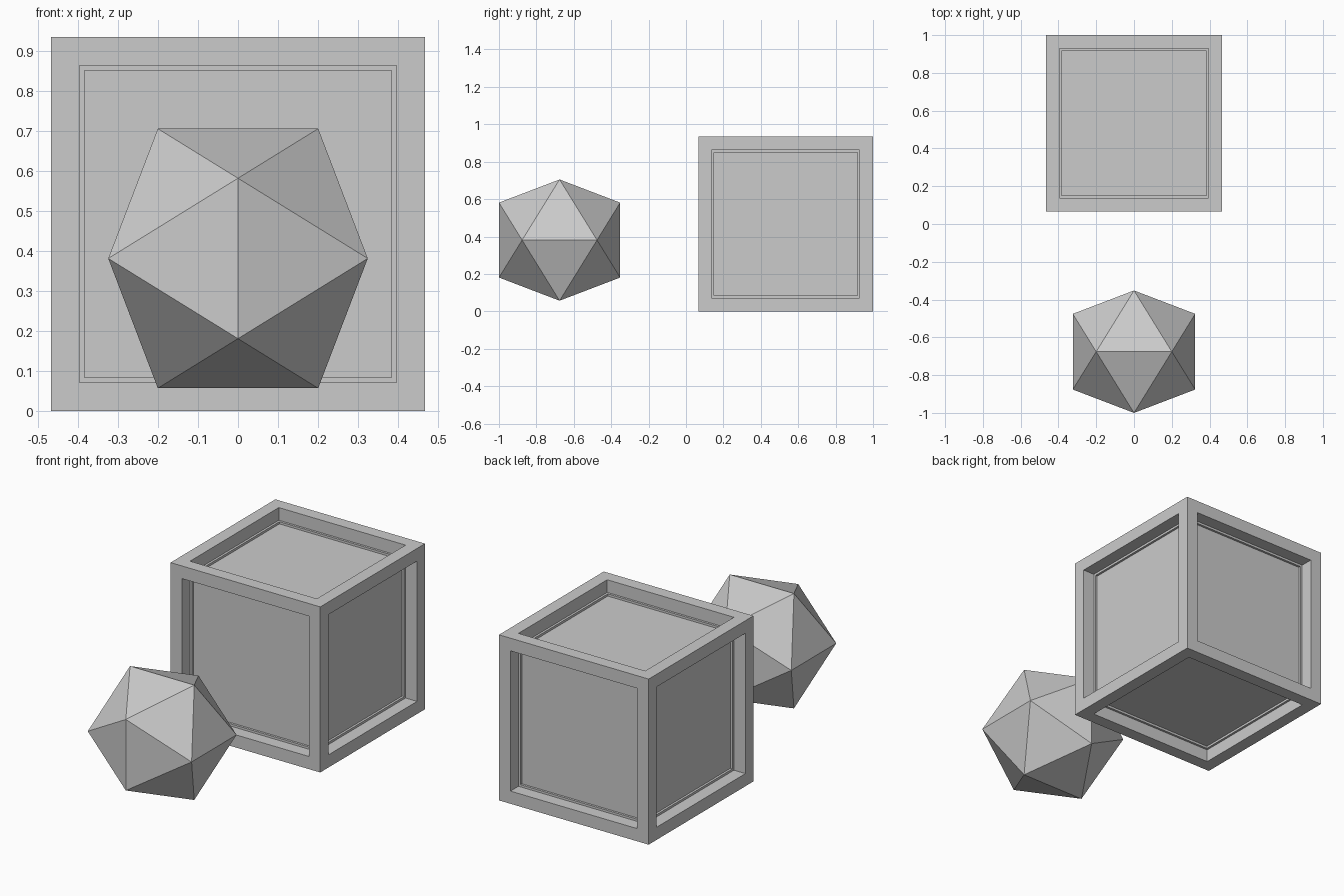
import bpy
import bmesh

# Remove the default object
cube = bpy.data.objects.get("Cube")
if cube:
    bpy.data.objects.remove(cube, do_unlink=True)

# Single plain grey
GREY = (0.6, 0.6, 0.6, 1.0)
grey = bpy.data.materials.new("plain_grey")
grey.use_nodes = True
grey.diffuse_color = GREY
grey.node_tree.nodes["Principled BSDF"].inputs["Base Color"].default_value = GREY


def add_object(name, bm, location):
    bmesh.ops.recalc_face_normals(bm, faces=bm.faces)
    mesh = bpy.data.meshes.new(name)
    bm.to_mesh(mesh)
    bm.free()
    mesh.materials.append(grey)
    obj = bpy.data.objects.new(name, mesh)
    obj.location = location
    bpy.context.collection.objects.link(obj)
    return obj


# Crate: a cube with a straight-walled recess in every side
SIDE, FRAME, DEPTH = 0.934, 0.101, 0.084
bm = bmesh.new()
bmesh.ops.create_cube(bm, size=SIDE)
panels = bm.faces[:]
bmesh.ops.inset_individual(bm, faces=panels, thickness=FRAME)
for panel in bmesh.ops.extrude_discrete_faces(bm, faces=panels)["faces"]:
    bmesh.ops.translate(bm, verts=panel.verts, vec=panel.normal * -DEPTH)
add_object("crate", bm, (0, 1 - SIDE / 2, SIDE / 2))

# Twenty-sided ball: hull of three crossed golden rectangles
LONG = 0.324
SHORT = LONG / ((1 + 5 ** 0.5) / 2)
bm = bmesh.new()
for s in (-SHORT, SHORT):
    for t in (-LONG, LONG):
        for corner in ((s, 0, t), (0, t, s), (t, s, 0)):
            bm.verts.new(corner)
bmesh.ops.convex_hull(bm, input=bm.verts[:])
add_object("faceted_ball", bm, (0, LONG - 1, 0.381))
